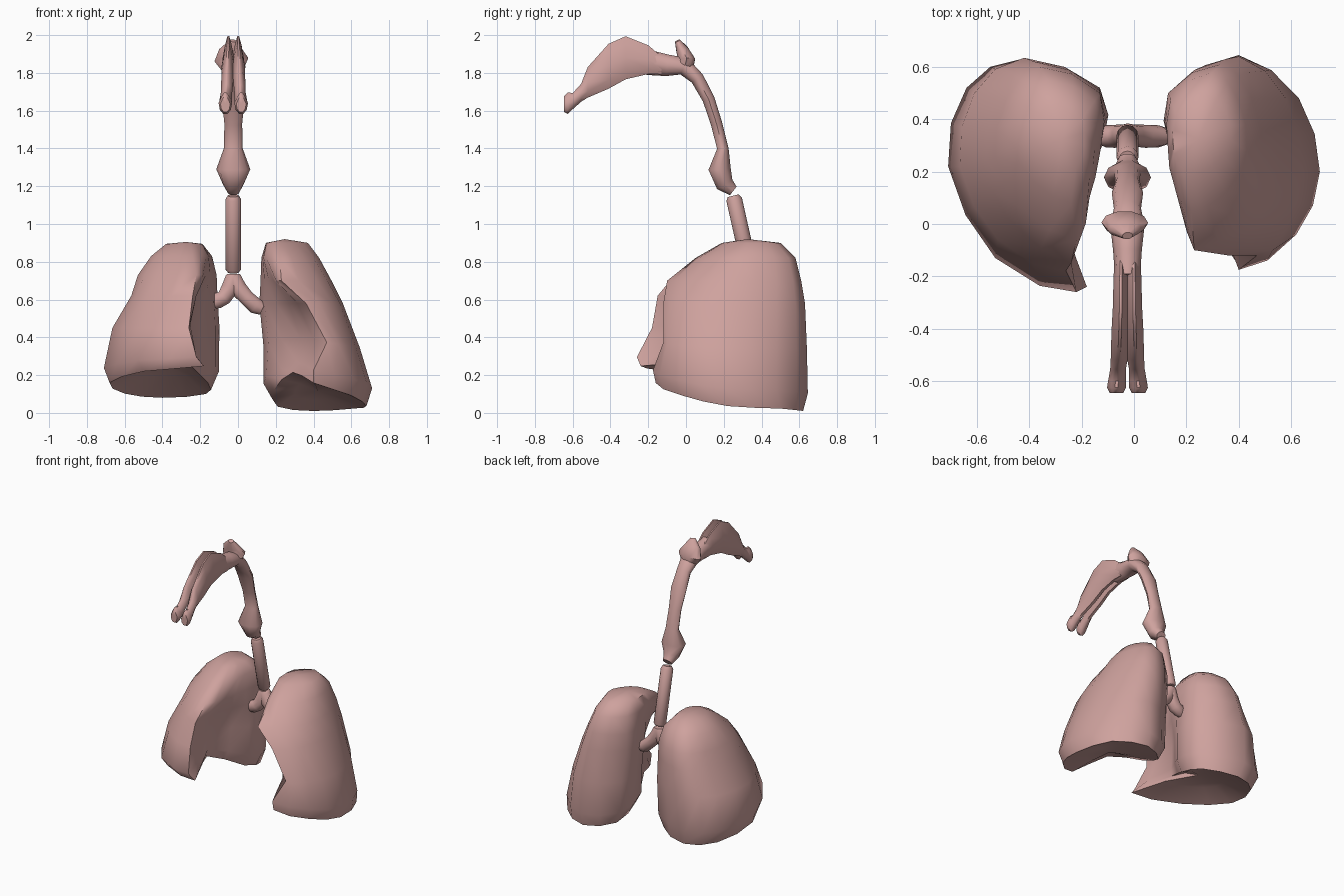
import bpy, bmesh, math
from mathutils import Vector

CX = -0.025  # the airway sits slightly off centre
pink = bpy.data.materials.new("tissue")
pink.diffuse_color = (0.62, 0.36, 0.34, 1)


def loft(name, strands, angle=50):
    """Skin one or more stacks of rings; each strand is (rings, first cap centre, last cap centre)."""
    bm = bmesh.new()
    for rings, c0, c1 in strands:
        vs = [[bm.verts.new(p) for p in r] for r in rings]
        n = len(vs[0])
        for a, b in zip(vs, vs[1:]):
            for i in range(n):
                j = (i + 1) % n
                bm.faces.new((a[i], a[j], b[j], b[i]))
        for ring, c in ((vs[0], c0), (vs[-1], c1)):
            tip = bm.verts.new(c)
            for i in range(n):
                bm.faces.new((ring[i], ring[(i + 1) % n], tip))
    bmesh.ops.recalc_face_normals(bm, faces=bm.faces)
    me = bpy.data.meshes.new(name)
    bm.to_mesh(me)
    bm.free()
    me.materials.append(pink)
    ob = bpy.data.objects.new(name, me)
    bpy.context.collection.objects.link(ob)
    bpy.ops.object.select_all(action='DESELECT')
    ob.select_set(True)
    bpy.context.view_layer.objects.active = ob
    bpy.ops.object.shade_smooth_by_angle(angle=math.radians(angle))
    return ob


def tube(path, side=(1, 0, 0), n=10, upright=False, pinch=0.0):
    """Elliptical rings along a path of (x, y, z, half width, half thickness)."""
    side = Vector(side)
    pts = [Vector(p[:3]) for p in path]
    rings = []
    for i, p in enumerate(path):
        t = pts[min(i + 1, len(pts) - 1)] - pts[max(i - 1, 0)]
        v = Vector((0, 0, 1)) if upright else t.cross(side).normalized()
        u = side if upright else v.cross(t).normalized()
        ring = []
        for k in range(n):
            a = 2 * math.pi * k / n
            w = 1 - pinch * max(0, math.sin(a))
            ring.append(pts[i] + u * p[3] * w * math.cos(a) + v * p[4] * math.sin(a))
        rings.append(ring)
    return rings, pts[0], pts[-1]


def smooth_loop(pts):
    """Closed spline through the points, doubling their number."""
    out, n = [], len(pts)
    for i in range(n):
        a, b, c, d = (Vector(pts[(i + k) % n]) for k in (-1, 0, 1, 2))
        out += [b, (9 * (b + c) - a - d) / 16]
    return out


def lung(name, sign, sections, top, dome, warp):
    """Outlines (z, slope, points): hilum, back, outer side, front tip, hollow; warp bends the base rim."""
    rings = []
    for (z, k, pts), fade in zip(sections, (1, .8, .3, 0, 0, 0, 0)):
        pts3 = [(x, y, z - k * (y - 0.2) + w * fade) for (x, y), w in zip(pts, warp)]
        rings.append([Vector((sign * p.x, p.y, p.z)) for p in smooth_loop(pts3)])
    mid = [sum(r, Vector()) / len(r) for r in (rings[0], rings[-1])]
    mid[0].z += dome
    mid[1].z = top
    # inner ring gives the hollow base a rounded dome
    inner = [p.lerp(mid[0], .5) + Vector((0, 0, dome * .25)) for p in rings[0]]
    loft(name, [([inner] + rings, mid[0], mid[1])], 60)


# lungs
lung("lung_positive_x", 1, [
    (0.09, .19, [(.19, .3), (.21, .5), (.4, .62), (.61, .5), (.68, .22), (.6, -.02), (.40, -.16), (.29, .07)]),
    (0.17, .15, [(.15, .3), (.17, .52), (.4, .645), (.63, .48), (.71, .2), (.62, -.04), (.40, -.175), (.32, .1)]),
    (0.36, .04, [(.16, .28), (.16, .52), (.4, .64), (.58, .48), (.645, .2), (.58, -.02), (.47, -.12), (.33, .14)]),
    (0.58, .0, [(.14, .28), (.13, .5), (.35, .63), (.5, .48), (.555, .22), (.5, .0), (.36, -.12), (.27, .08)]),
    (0.70, .0, [(.14, .26), (.13, .5), (.33, .61), (.45, .48), (.495, .24), (.42, .02), (.23, -.1), (.19, .08)]),
    (0.82, .0, [(.13, .28), (.14, .48), (.3, .58), (.4, .47), (.43, .28), (.35, .12), (.22, .05), (.15, .16)]),
    (0.90, .0, [(.15, .3), (.16, .42), (.27, .5), (.35, .43), (.37, .32), (.3, .22), (.22, .19), (.16, .24)]),
], 0.92, 0.03, (.05, 0, 0, -.01, -.05, -.04, 0, .1))
lung("lung_negative_x", -1, [
    (0.16, .2, [(.16, .3), (.17, .5), (.4, .6), (.6, .49), (.68, .2), (.5, -.1), (.18, -.24), (.29, .04)]),
    (0.24, .12, [(.12, .3), (.14, .52), (.43, .63), (.64, .52), (.71, .22), (.53, -.13), (.22, -.26), (.28, .05)]),
    (0.45, .0, [(.12, .3), (.13, .52), (.42, .635), (.61, .5), (.665, .22), (.52, -.06), (.26, -.18), (.26, .08)]),
    (0.62, .0, [(.13, .28), (.13, .51), (.38, .62), (.52, .48), (.565, .24), (.48, .02), (.24, -.15), (.22, .08)]),
    (0.73, .0, [(.13, .27), (.13, .5), (.36, .6), (.49, .47), (.53, .26), (.43, .06), (.22, -.06), (.17, .1)]),
    (0.83, .0, [(.15, .29), (.15, .47), (.33, .55), (.43, .46), (.46, .3), (.38, .16), (.24, .08), (.17, .18)]),
    (0.895, .0, [(.19, .3), (.2, .4), (.29, .46), (.36, .42), (.38, .33), (.33, .24), (.25, .2), (.2, .25)]),
], 0.905, 0.08, (.02, 0, 0, 0, 0, 0, 0, .1))

# windpipe
loft("windpipe", [tube([
    (CX, .25, 1.15, .03, .03), (CX, .255, 1.13, .042, .042),
    (CX, .338, .76, .042, .042), (CX, .342, .745, .03, .03)], n=12)])

# bronchi: forked airway under the windpipe
loft("bronchi", [tube([
    (CX, .342, .735, .035, .035), (CX, .342, .715, .042, .044),
    (CX + s * .025, .338, .66, .042, .048), (CX + s * .07, .335, .61, .044, .042),
    (CX + s * .12, .335, end, .042, .045), (CX + s * .155, .335, end - .015, .03, .035)],
    side=(0, 1, 0)) for s, end in ((1, .565), (-.7, .595))])

# throat: voice box and pharynx curving forward
loft("throat", [tube([
    (CX, .25, 1.175, .035, .03), (CX, .205, 1.21, .055, .05), (CX, .178, 1.29, .09, .062),
    (CX, .195, 1.4, .05, .032), (CX, .162, 1.53, .047, .032), (CX, .12, 1.66, .06, .034),
    (CX, .06, 1.77, .052, .038), (CX, -.01, 1.835, .065, .05), (CX, -.1, 1.84, .055, .06),
    (CX, -.2, 1.855, .048, .07)])])

# raised bump on top of the nasopharynx
loft("throat_bump", [tube([
    (CX, -.01, 1.82, .06, .05), (CX - .01, .005, 1.87, .09, .045),
    (CX - .01, -.02, 1.92, .065, .035), (CX, -.045, 1.97, .02, .015)])])

# paired nasal passages
loft("nasal_passages", [tube([
    (CX + s * .024, -.13, 1.84, .025, .05), (CX + s * .025, -.2, 1.87, .028, .08),
    (CX + s * .026, -.32, 1.88, .03, .12), (CX + s * .028, -.41, 1.835, .033, .125),
    (CX + s * .032, -.52, 1.75, .032, .085), (CX + s * .036, -.555, 1.695, .03, .05),
    (CX + s * .04, -.6, 1.65, .034, .045), (CX + s * .042, -.625, 1.64, .036, .06),
    (CX + s * .042, -.645, 1.635, .026, .045)],
    upright=True, pinch=.5) for s in (-1, 1)])
